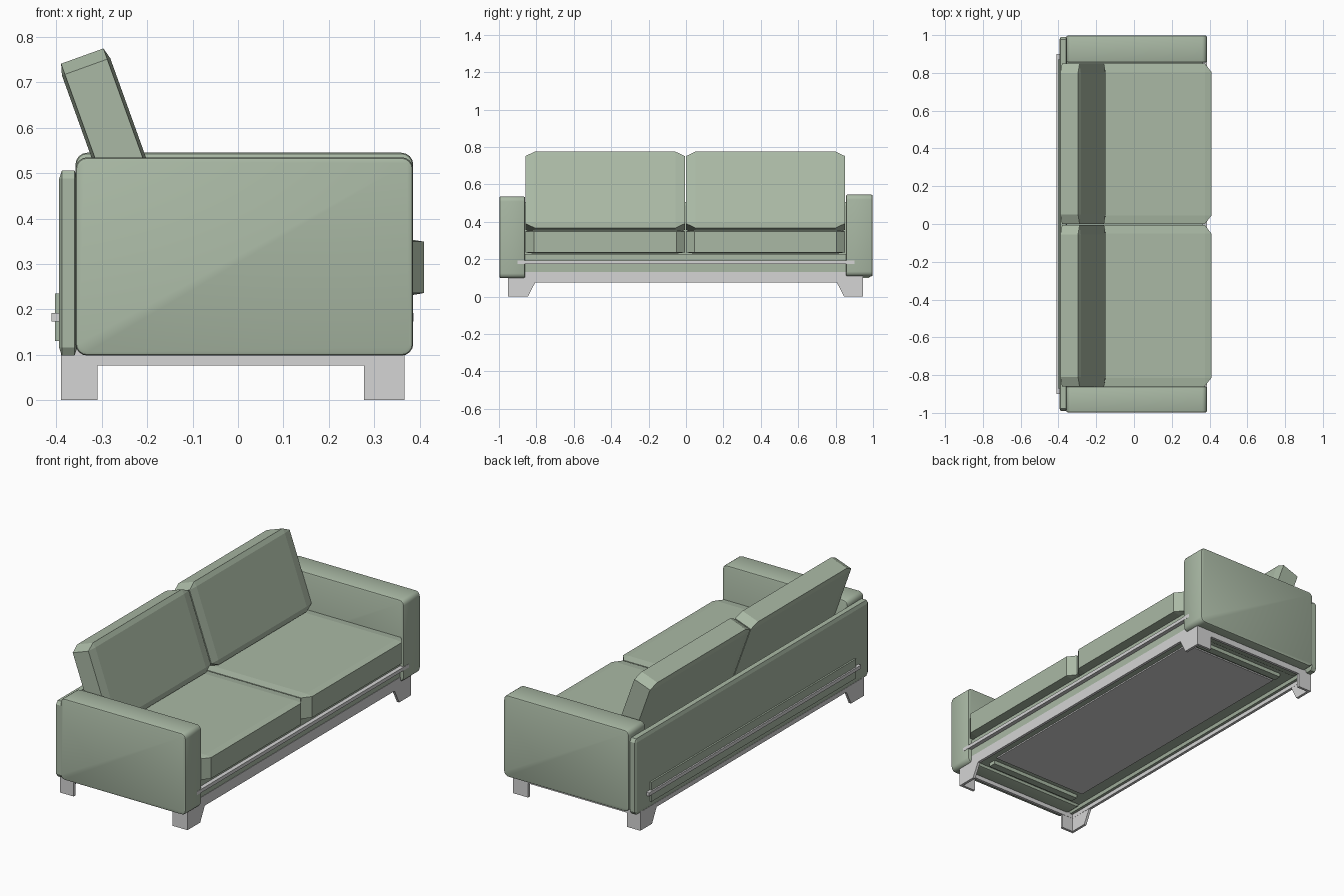
import bpy, bmesh, math
from mathutils import Matrix, Vector

if "Cube" in bpy.data.objects:
    bpy.data.objects.remove(bpy.data.objects["Cube"])


def material(name, rgb):
    m = bpy.data.materials.new(name)
    m.diffuse_color = (*rgb, 1)
    m.use_nodes = True
    m.node_tree.nodes["Principled BSDF"].inputs["Base Color"].default_value = m.diffuse_color
    return m


GREEN = material("sage_fabric", (0.40, 0.485, 0.375))
GREY = material("light_grey_metal", (0.66, 0.66, 0.66))


def finish(name, bm, mat, smooth=False):
    bmesh.ops.recalc_face_normals(bm, faces=bm.faces)
    me = bpy.data.meshes.new(name)
    bm.to_mesh(me)
    bm.free()
    me.materials.append(mat)
    ob = bpy.data.objects.new(name, me)
    bpy.context.collection.objects.link(ob)
    if smooth:
        bpy.context.view_layer.objects.active = ob
        ob.select_set(True)
        bpy.ops.object.shade_smooth_by_angle(angle=math.radians(35))
        ob.select_set(False)
    return ob


def box_bm(x, y, z):
    bm = bmesh.new()
    bmesh.ops.create_cube(bm, size=1)
    for v in bm.verts:
        v.co = [(a + b) / 2 + c * (b - a) for (a, b), c in zip((x, y, z), v.co)]
    return bm


def box(name, x, y, z, mat):
    return finish(name, box_bm(x, y, z), mat)


def chamfer_box(name, half, cut, mat, matrix):
    """Box whose edges are cut by a different amount along each axis."""
    bm = bmesh.new()
    for sx in (-1, 1):
        for sy in (-1, 1):
            for sz in (-1, 1):
                for axis in range(3):
                    p = [half[i] - (0 if i == axis else cut[i]) for i in range(3)]
                    bm.verts.new((sx * p[0], sy * p[1], sz * p[2]))
    bmesh.ops.convex_hull(bm, input=bm.verts)
    bmesh.ops.dissolve_limit(bm, angle_limit=0.01, verts=bm.verts, edges=bm.edges)
    bm.transform(matrix)
    return finish(name, bm, mat)


def rounded_box(name, x, y, z, axis, radius, rim, mat):
    """Box rounded along one axis, with a small soft rim on its other edges."""
    bm = box_bm(x, y, z)
    along = [e for e in bm.edges
             if abs((e.verts[0].co - e.verts[1].co).normalized()[axis]) > 0.9]
    bmesh.ops.bevel(bm, geom=along, offset=radius, segments=4, profile=0.5, affect='EDGES')
    bm.normal_update()
    rims = [e for e in bm.edges if e.calc_face_angle(0) > 1]
    bmesh.ops.bevel(bm, geom=rims, offset=rim, segments=2, profile=0.5, affect='EDGES')
    return finish(name, bm, mat, True)


def prism(name, outline, x0, x1, mat):
    """Extrude a (y, z) outline along x."""
    bm = bmesh.new()
    f = bm.faces.new([bm.verts.new((x0, y, z)) for y, z in outline])
    ext = bmesh.ops.extrude_face_region(bm, geom=[f])["geom"]
    bmesh.ops.translate(bm, vec=(x1 - x0, 0, 0),
                        verts=[v for v in ext if isinstance(v, bmesh.types.BMVert)])
    return finish(name, bm, mat)


# Arms
rounded_box("arm_left", (-0.358, 0.386), (-0.998, -0.86), (0.098, 0.535), 1, 0.026, 0.008, GREEN)
rounded_box("arm_right", (-0.358, 0.386), (0.855, 0.998), (0.108, 0.545), 1, 0.026, 0.008, GREEN)

# Back panel with lower strip
chamfer_box("back_panel", (0.02, 0.99, 0.204), (0.006, 0.012, 0.018), GREEN,
            Matrix.Translation((-0.374, 0, 0.302)))
box("back_lower_strip", (-0.403, -0.38), (-0.87, 0.87), (0.13, 0.235), GREEN)

# Seat base
box("seat_base", (-0.36, 0.365), (-0.865, 0.86), (0.13, 0.228), GREEN)

# Cushions
tilt = math.radians(19.8)
up = Vector((-math.sin(tilt), 0, math.cos(tilt)))
out = Vector((math.cos(tilt), 0, math.sin(tilt)))
thick, tall = 0.113, 0.433
back_mid = Vector((-0.29, 0, 0.777)) - up * tall / 2 - out * thick / 2
for side, y0, y1 in (("left", -0.859, -0.006), ("right", 0.0, 0.85)):
    ym, hy = (y0 + y1) / 2, (y1 - y0) / 2
    chamfer_box("seat_cushion_" + side, (0.37, hy, 0.0625), (0.035, 0.045, 0.006), GREEN,
                Matrix.Translation((0.04, ym, 0.2925)))
    chamfer_box("back_cushion_" + side, (thick / 2, hy, tall / 2), (0.007, 0.05, 0.025), GREEN,
                Matrix.Translation((back_mid.x, ym, back_mid.z)) @ Matrix.Rotation(-tilt, 4, 'Y'))

# Trim bars, front and back
box("front_bar", (0.355, 0.387), (-0.9, 0.9), (0.173, 0.192), GREY)
box("back_bar", (-0.411, -0.385), (-0.9, 0.9), (0.173, 0.192), GREY)

# Metal frame rails
box("front_rail", (0.352, 0.367), (-0.95, 0.945), (0.076, 0.132), GREY)
box("back_rail", (-0.39, -0.375), (-0.95, 0.945), (0.076, 0.10), GREY)
for side, y0 in (("left", -0.953), ("right", 0.93)):
    box("side_rail_" + side, (-0.39, 0.367), (y0, y0 + 0.015), (0.076, 0.112), GREY)

# Underside: green surround, end slats and grey bottom sheet
box("under_surround", (-0.374, 0.352), (-0.935, 0.93), (0.115, 0.131), GREEN)
box("bottom_sheet", (-0.29, 0.28), (-0.76, 0.76), (0.108, 0.115), GREY)
for side, s in (("left", -1), ("right", 1)):
    y = sorted((s * 0.79, s * 0.83))
    box("end_slat_" + side, (-0.28, 0.27), y, (0.095, 0.115), GREEN)

# Legs: folded corner plates, tapered along the long side
t = 0.014
for end, xo, sx, w in (("front", 0.367, 1, 0.09), ("back", -0.39, -1, 0.08)):
    for side, s in (("left", -1), ("right", 1)):
        outer = 0.953 if s < 0 else 0.945
        outline = [(s * outer, 0), (s * 0.845, 0), (s * 0.805, 0.078), (s * outer, 0.078)]
        prism(f"{end}_leg_{side}_face", outline, xo - sx * t, xo, GREY)
        box(f"{end}_leg_{side}_return", sorted((xo, xo - sx * w)),
            sorted((s * outer, s * (outer - t))), (0, 0.078), GREY)
